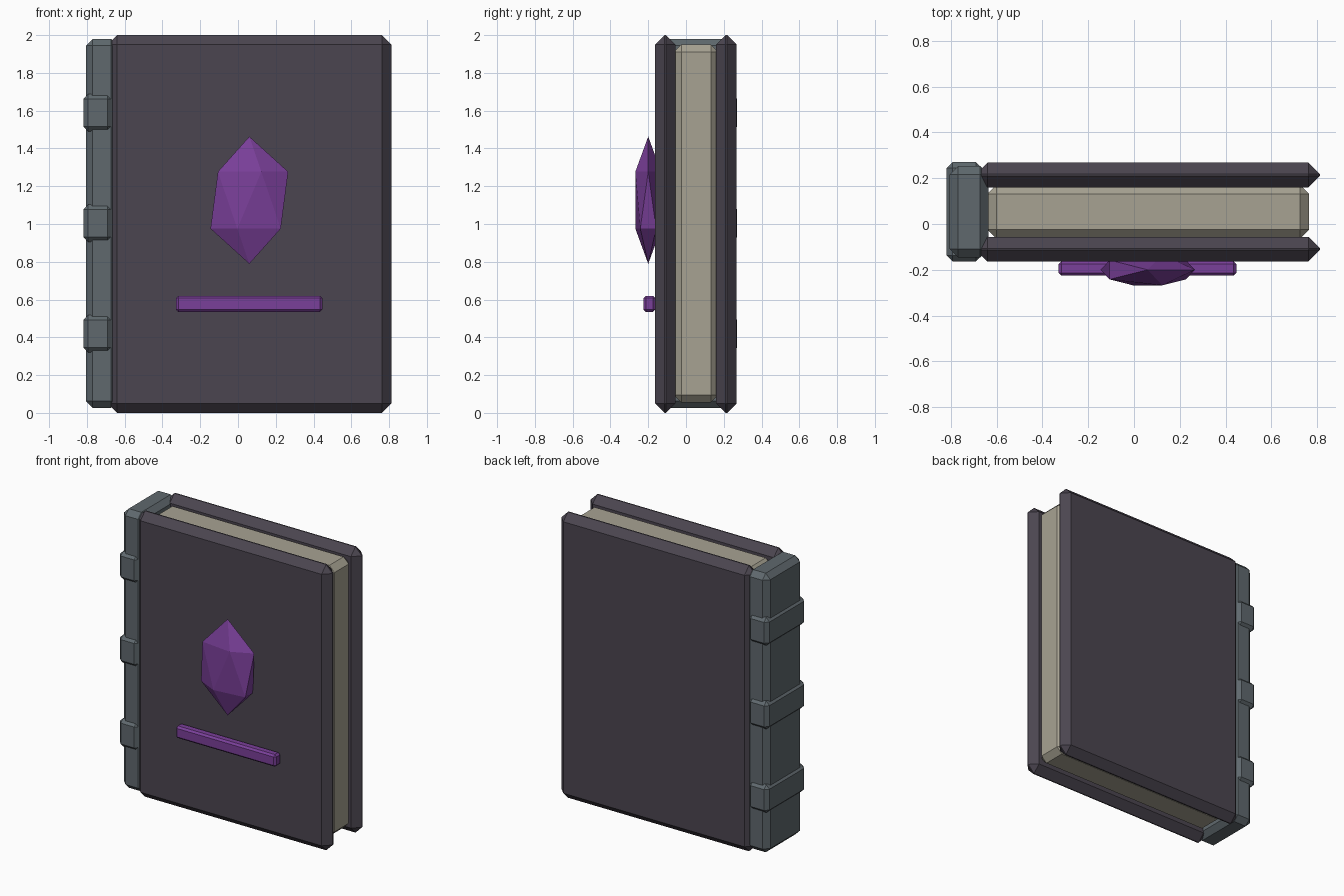
import bpy

if "Cube" in bpy.data.objects:
    bpy.data.objects.remove(bpy.data.objects["Cube"])


def material(name, rgb):
    m = bpy.data.materials.new(name)
    m.diffuse_color = (*rgb, 1)
    m.use_nodes = True
    m.node_tree.nodes["Principled BSDF"].inputs["Base Color"].default_value = m.diffuse_color
    return m


leather = material("dark_leather", (0.07, 0.06, 0.08))
binding = material("grey_binding", (0.115, 0.14, 0.155))
paper = material("paper", (0.39, 0.365, 0.29))
violet = material("violet", (0.195, 0.05, 0.32))


def block(name, x, y, z, bevel, mat):
    """Chamfered box given as (min, max) per axis."""
    bpy.ops.mesh.primitive_cube_add(size=1, location=[sum(r) / 2 for r in (x, y, z)])
    ob = bpy.context.object
    ob.name = name
    ob.scale = [r[1] - r[0] for r in (x, y, z)]
    bpy.ops.object.transform_apply(location=False, rotation=False, scale=True)
    mod = ob.modifiers.new("chamfer", 'BEVEL')
    mod.width = bevel
    mod.segments = 1
    ob.data.materials.append(mat)
    return ob


# Covers with edges chamfered almost to a point
for name, y in (("front_cover", (-0.164, -0.056)), ("back_cover", (0.16, 0.268))):
    block(name, (-0.69, 0.812), y, (0, 2), 0.05, leather)

# Page block
block("pages", (-0.64, 0.765), (-0.065, 0.172), (0.055, 1.95), 0.04, paper)

# Spine and its three raised bands
block("spine", (-0.805, -0.636), (-0.146, 0.253), (0.027, 1.98), 0.036, binding)
for i in range(3):
    zc = 0.419 + 0.585 * i
    block(f"spine_band_{i + 1}", (-0.818, -0.665), (-0.163, 0.27),
          (zc - 0.098, zc + 0.098), 0.025, binding)

# Crystal and title bar on the front cover
bpy.ops.mesh.primitive_ico_sphere_add(subdivisions=1, radius=1, location=(0.06, -0.2, 1.126))
gem = bpy.context.object
gem.name = "crystal"
gem.scale = (0.23, 0.08, 0.337)
bpy.ops.object.transform_apply(location=False, rotation=False, scale=True)
gem.data.materials.append(violet)
block("title_bar", (-0.329, 0.447), (-0.226, -0.162), (0.535, 0.62), 0.013, violet)
